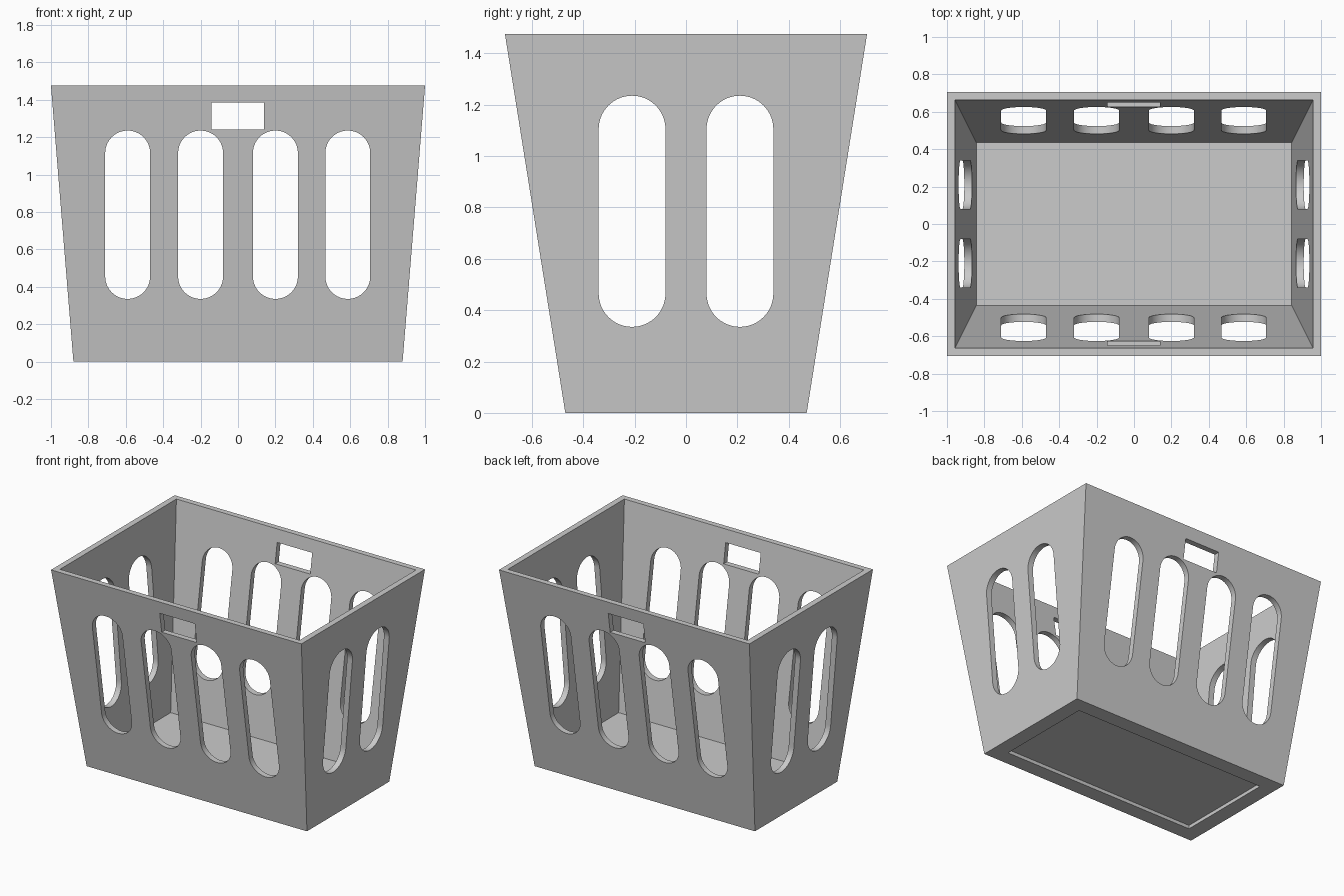
import bpy, bmesh, math
from mathutils import Matrix

cube = bpy.data.objects.get("Cube")
if cube:
    bpy.data.objects.remove(cube, do_unlink=True)

HEIGHT = 1.475
FLOOR = 0.05

grey = bpy.data.materials.new("light_grey_plastic")
grey.use_nodes = True
colour = (0.6, 0.6, 0.6, 1)
grey.diffuse_color = colour
grey.node_tree.nodes["Principled BSDF"].inputs["Base Color"].default_value = colour


def make_object(name, bm):
    bmesh.ops.recalc_face_normals(bm, faces=bm.faces)
    mesh = bpy.data.meshes.new(name)
    bm.to_mesh(mesh)
    bm.free()
    obj = bpy.data.objects.new(name, mesh)
    bpy.context.collection.objects.link(obj)
    mesh.materials.append(grey)
    return obj


def prism(bm, bottom, top):
    """Close two matching outlines into a solid."""
    a = [bm.verts.new(p) for p in bottom]
    b = [bm.verts.new(p) for p in top]
    bm.faces.new(a)
    bm.faces.new(b)
    for i in range(len(a)):
        j = (i + 1) % len(a)
        bm.faces.new((a[i], a[j], b[j], b[i]))


def rectangle(x, y, z):
    return [(-x, -y, z), (x, -y, z), (x, y, z), (-x, y, z)]


def tapered_box(name, low, high, z0, z1):
    bm = bmesh.new()
    prism(bm, rectangle(*low, z0), rectangle(*high, z1))
    return make_object(name, bm)


def slot_outline(centre, radius, z0, z1, steps=32):
    """Upright rounded slot as (across, height) pairs."""
    points = []
    for mid, start in ((z1 - radius, 0), (z0 + radius, math.pi)):
        for i in range(steps + 1):
            a = start + math.pi * i / steps
            points.append((centre + radius * math.cos(a), mid + radius * math.sin(a)))
    return points


def through_cutter(name, outlines, turn=0):
    """Cutter running right through the basket along y, turned about z."""
    bm = bmesh.new()
    for outline in outlines:
        prism(bm, [(u, -1.5, z) for u, z in outline], [(u, 1.5, z) for u, z in outline])
    bm.transform(Matrix.Rotation(turn, 4, "Z"))
    return make_object(name, bm)


# Tapered outer body
basket = tapered_box("basket", (0.88, 0.47), (1.0, 0.705), 0, HEIGHT)

# Hollow inside, with the wall slope carried past the rim
over = 1.1
inner_low, inner_high = (0.843, 0.436), (0.957, 0.664)
past_rim = [a + (b - a) * over for a, b in zip(inner_low, inner_high)]
cavity = tapered_box("cavity_cutter", inner_low, past_rim,
                     FLOOR, FLOOR + (HEIGHT - FLOOR) * over)

# Shallow recess under the floor
recess = tapered_box("recess_cutter", (0.77, 0.36), (0.77, 0.36), -0.1, 0.025)

# Long wall slots and hand grips, then end wall slots
long_slots = [slot_outline(x, 0.12, 0.335, 1.235) for x in (-0.59, -0.2, 0.2, 0.587)]
grip = [(-0.142, 1.24), (0.138, 1.24), (0.138, 1.385), (-0.142, 1.385)]
long_cutter = through_cutter("long_wall_cutter", long_slots + [grip])
end_slots = [slot_outline(y, 0.13, 0.335, 1.235) for y in (-0.21, 0.21)]
end_cutter = through_cutter("end_wall_cutter", end_slots, math.pi / 2)

# Cut everything out of the body
cutters = (cavity, recess, long_cutter, end_cutter)
bpy.context.view_layer.objects.active = basket
basket.select_set(True)
for cutter in cutters:
    cutter.hide_render = True
    mod = basket.modifiers.new(cutter.name, "BOOLEAN")
    mod.operation = "DIFFERENCE"
    mod.solver = "EXACT"
    mod.object = cutter
    bpy.ops.object.modifier_apply(modifier=mod.name)
for cutter in cutters:
    bpy.data.objects.remove(cutter, do_unlink=True)

# Soft slot curves, crisp corners
bpy.ops.object.shade_smooth_by_angle(angle=math.radians(30))
